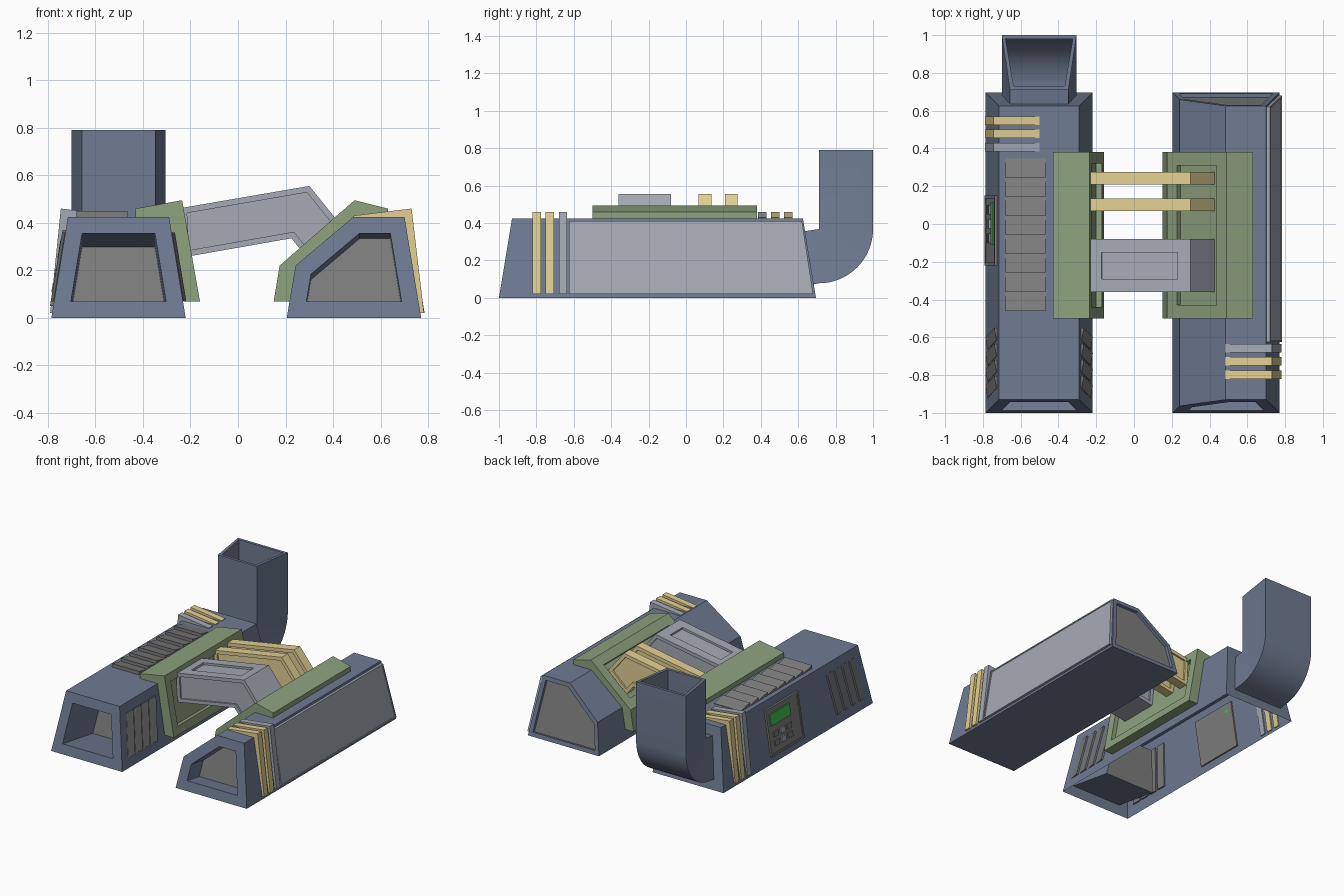
import bpy, bmesh, math
from mathutils import Vector

if "Cube" in bpy.data.objects:
    bpy.data.objects.remove(bpy.data.objects["Cube"])


def mat(name, r, g, b):
    m = bpy.data.materials.new(name)
    m.diffuse_color = (r, g, b, 1)
    m.use_nodes = True
    m.node_tree.nodes["Principled BSDF"].inputs["Base Color"].default_value = m.diffuse_color
    return m


BLUE = mat("blue_metal", 0.16, 0.20, 0.29)
GREEN = mat("green_metal", 0.27, 0.36, 0.21)
YELLOW = mat("yellow_metal", 0.76, 0.63, 0.29)
GREY = mat("light_grey", 0.37, 0.40, 0.46)
DARK = mat("dark_grey", 0.21, 0.21, 0.21)
SCREEN = mat("screen_green", 0.06, 0.5, 0.08)


def loft(name, rings, m, recesses=(), m2=None, drop=None):
    """Skin closed rings, cap both ends, then sink inset panels into chosen faces."""
    bm = bmesh.new()
    vs = [[bm.verts.new(p) for p in r] for r in rings]
    n = len(rings[0])
    for a, b in zip(vs, vs[1:]):
        for i in range(n):
            bm.faces.new((a[i], a[(i + 1) % n], b[(i + 1) % n], b[i]))
    bm.faces.new(vs[0])
    bm.faces.new(vs[-1])
    bmesh.ops.remove_doubles(bm, verts=bm.verts, dist=1e-5)
    bmesh.ops.recalc_face_normals(bm, faces=bm.faces)

    def pick(d):
        bm.normal_update()
        d = Vector(d).normalized()
        near = [f for f in bm.faces if f.normal.dot(d) > 0.97]
        return max(near, key=lambda f: f.calc_area())

    for d, inset, depth in recesses:
        f = pick(d)
        bmesh.ops.inset_individual(bm, faces=[f], thickness=inset, use_even_offset=True)
        bm.normal_update()
        bmesh.ops.inset_individual(bm, faces=[f], thickness=0, depth=-depth)
        if m2:
            f.material_index = 1
    if drop:
        bmesh.ops.delete(bm, geom=[pick(drop)], context='FACES_ONLY')
    me = bpy.data.meshes.new(name)
    bm.to_mesh(me)
    bm.free()
    me.materials.append(m)
    if m2:
        me.materials.append(m2)
    ob = bpy.data.objects.new(name, me)
    bpy.context.collection.objects.link(ob)
    return ob


def prism(name, prof, y0, y1, m, recesses=(), m2=None):
    return loft(name, [[(x, y, z) for x, z in prof] for y in (y0, y1)], m, recesses, m2)


def body(name, prof, recesses, drop=None):
    k = 0.07 / 0.425
    return loft(name, [[(x, -1 + k * z, z) for x, z in prof],
                       [(x, 0.695 - k * z, z) for x, z in prof]], BLUE, recesses, DARK, drop)


# Sloped side walls: base x, slope, outward sign
LEFT_OUT, LEFT_IN, RIGHT_OUT = (-0.785, 0.165, -1), (-0.22, -0.165, 1), (0.77, -0.165, 1)


def plate(name, pts, wall, m, recesses=(), sink=0.01):
    """Plate lying on a sloped wall; pts are (y, z, height above wall)."""
    x0, k, s = wall
    return loft(name, [[(x0 + k * z - s * sink, y, z) for y, z, h in pts],
                       [(x0 + k * z + s * h, y, z) for y, z, h in pts]], m, recesses)


def rect(y0, y1, z0, z1, h):
    return [(y0, z0, h), (y1, z0, h), (y1, z1, h), (y0, z1, h)]


# Two long housings; the left one is open underneath
FRONT, BACK = (0, -0.987, 0.163), (0, 0.987, 0.163)
body("left_housing", [(-0.785, 0), (-0.22, 0), (-0.29, 0.425), (-0.715, 0.425)],
     [(FRONT, 0.07, 0.35)], drop=(0, 0, -1))
body("right_housing", [(0.205, 0), (0.77, 0), (0.70, 0.425), (0.485, 0.425), (0.242, 0.22)],
     [(FRONT, 0.07, 0.14), (BACK, 0.03, 0.02)])


# Hollow exhaust elbow at the back of the left housing
def section(t, py, pz, dy, dz):
    w0, w1, r0, r1 = 0.155 - t, 0.198 - t, t, 0.29 - t
    return [(-0.502 + s * w, py + dy * r, pz + dz * r)
            for s, w, r in ((-1, w0, r0), (1, w0, r0), (1, w1, r1), (-1, w1, r1))]


def elbow(t):
    out = []
    for i in range(17):
        a = math.pi / 2 * i / 16
        out.append(section(t, 0.71, 0.368, math.sin(a), -math.cos(a)))
    return out + [section(t, 0.71, 0.79, 1, 0)]


start = section(0, 0.625, 0.355, 0.16, -0.985)
pipe = loft("exhaust_elbow", [start] + elbow(0) + elbow(0.02)[::-1], BLUE)
bpy.context.view_layer.objects.active = pipe
pipe.select_set(True)
bpy.ops.object.shade_smooth_by_angle(angle=math.radians(25))

# Green saddle brackets with sunken panels
prism("left_bracket", [(-0.43, 0.42), (-0.43, 0.46), (-0.235, 0.495), (-0.16, 0.07),
                       (-0.235, 0.07), (-0.293, 0.42)], -0.5, 0.38, GREEN,
      [((0.985, 0, 0.17), 0.06, 0.03)])
prism("right_bracket", [(0.15, 0.07), (0.175, 0.22), (0.49, 0.495), (0.63, 0.46), (0.63, 0.42),
                        (0.485, 0.42), (0.245, 0.22), (0.22, 0.07)], -0.5, 0.38, GREEN,
      [((-0.66, 0, 0.75), 0.07, 0.03)])

# Bent arms bridging the brackets
ARM = [(-0.24, 0.462), (0.30, 0.555), (0.425, 0.40), (0.28, 0.265), (0.225, 0.335), (-0.23, 0.255)]
SIDES = [((0, -1, 0), 0.025, 0.012), ((0, 1, 0), 0.025, 0.012)]
prism("wide_arm", ARM, -0.36, -0.08, GREY, [((-0.17, 0, 0.985), 0.07, 0.015)] + SIDES)
for i, y in enumerate((0.068, 0.208)):
    prism(f"narrow_arm_{i}", ARM, y, y + 0.068, YELLOW, SIDES)

# Wedge straps over the outer shoulders
for i, m in enumerate((YELLOW, YELLOW, GREY)):
    y = -0.82 + 0.07 * i
    prism(f"right_strap_{i}", [(0.485, 0.42), (0.485, 0.43), (0.73, 0.46), (0.782, 0.02),
                               (0.76, 0.02), (0.695, 0.42)], y, y + 0.045, m)
    y = 0.525 - 0.07 * i
    prism(f"left_strap_{i}", [(-0.50, 0.42), (-0.50, 0.43), (-0.745, 0.46), (-0.79, 0.02),
                              (-0.775, 0.02), (-0.71, 0.42)], y, y + 0.045, m)

# Large cover on the outer right wall
plate("side_cover", [(-0.625, 0.02, 0.018), (0.68, 0.02, 0.018), (0.62, 0.41, 0.018),
                     (-0.625, 0.41, 0.018)], RIGHT_OUT, GREY, [((0.986, 0, 0.163), 0.01, 0.004)])

# Slanted louvres on both walls of the left housing
for side, wall in (("outer", LEFT_OUT), ("inner", LEFT_IN)):
    for i in range(4):
        y = -0.92 + 0.085 * i
        plate(f"{side}_louvre_{i}", [(y, 0.07, 0.002), (y + 0.065, 0.07, 0.014),
                                     (y + 0.115, 0.36, 0.014), (y + 0.05, 0.36, 0.002)], wall, DARK)

# Row of sloped slats on top of the left housing
for i in range(8):
    y = -0.46 + i * 0.101
    loft(f"top_slat_{i}", [[(x, y, 0.42), (x, y + 0.101, 0.42), (x, y + 0.101, 0.428),
                            (x, y, 0.45)] for x in (-0.68, -0.465)], DARK)

# Control panel with screen and buttons
plate("control_panel", rect(-0.22, 0.15, 0.05, 0.37, 0.014), LEFT_OUT, DARK,
      [((-0.986, 0, 0.163), 0.015, 0.005)])
plate("screen", rect(-0.11, 0.115, 0.25, 0.33, 0.016), LEFT_OUT, SCREEN)
for r in range(2):
    for c in range(3):
        y, z = -0.10 + c * 0.075, 0.11 + r * 0.06
        plate(f"button_{r}{c}", rect(y, y + 0.05, z, z + 0.035, 0.018), LEFT_OUT, GREY if c == 1 else DARK)
